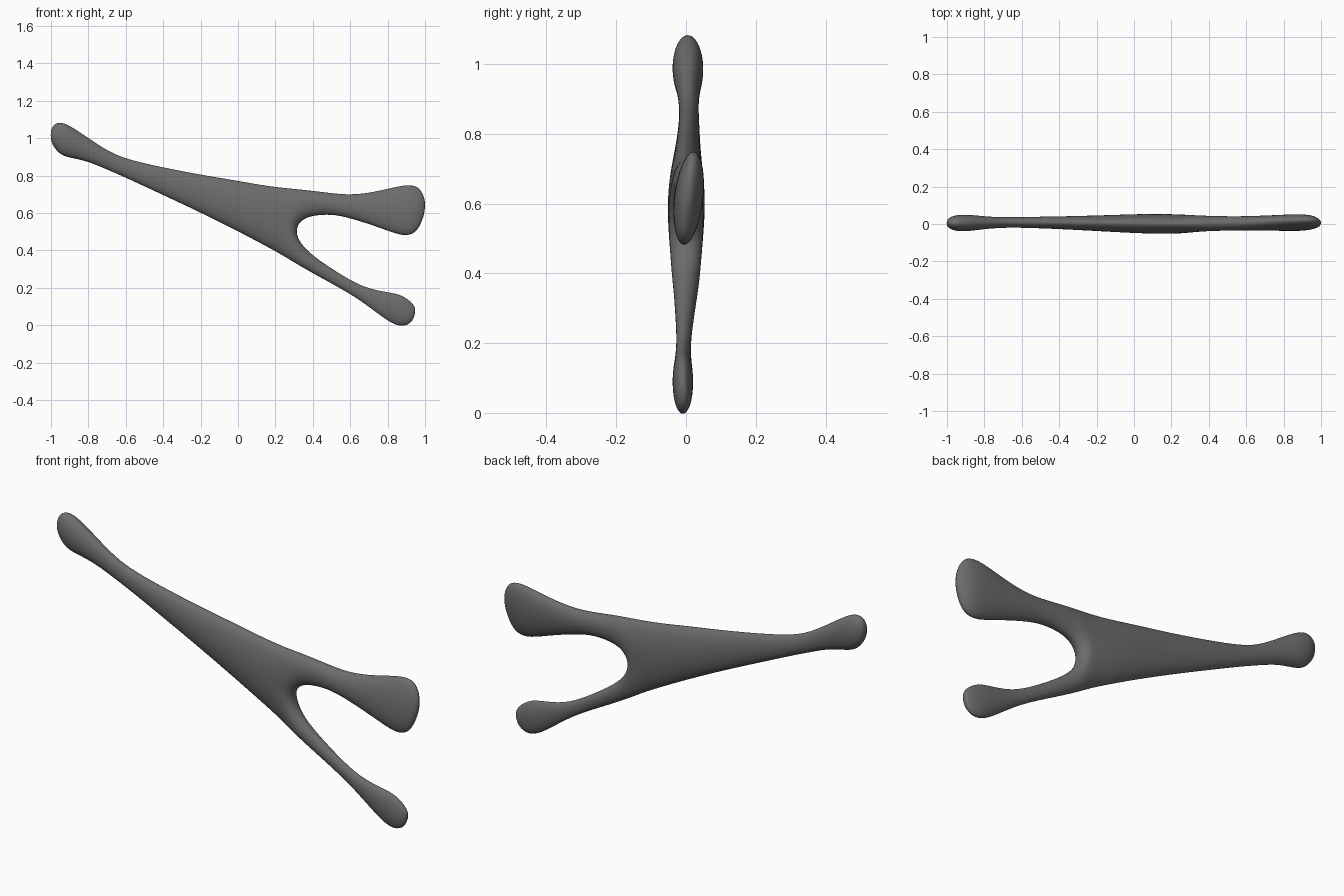
import bpy, bmesh, math
from mathutils import Vector

N = 16
bm = bmesh.new()


def ring(top_x, top_z, bot_x, bot_z, half_y, mid_y, tilt=0.0):
    """Elliptical section spanning a top and bottom outline point."""
    a = Vector((top_x, mid_y + tilt, top_z))
    b = Vector((bot_x, mid_y - tilt, bot_z))
    c, h = (a + b) / 2, (a - b) / 2
    out = []
    for k in range(N):
        t = 2 * math.pi * k / N
        out.append(bm.verts.new(c + h * math.cos(t) + Vector((0, half_y * math.sin(t), 0))))
    return out


def bridge(r0, r1):
    for k in range(N):
        j = (k + 1) % N
        bm.faces.new((r0[k], r0[j], r1[j], r1[k]))


def loft(first, sections):
    prev = first
    for s in sections:
        cur = ring(*s)
        bridge(prev, cur)
        prev = cur
    return prev


# Trunk: left knob to the fork
trunk = [
    (-0.985, 1.077, -0.985, 0.950, 0.032, 0.005),
    (-0.945, 1.092, -0.945, 0.904, 0.046, 0.005),
    (-0.88, 1.058, -0.88, 0.891, 0.045, 0.006),
    (-0.79, 0.995, -0.80, 0.874, 0.034, 0.007),
    (-0.69, 0.929, -0.71, 0.836, 0.028, 0.008),
    (-0.59, 0.887, -0.61, 0.793, 0.029, 0.009),
    (-0.40, 0.845, -0.42, 0.704, 0.034, 0.007),
    (-0.20, 0.807, -0.22, 0.610, 0.042, 0.004),
    (0.00, 0.776, -0.02, 0.510, 0.051, 0.002),
    (0.13, 0.752, 0.11, 0.441, 0.055, 0.001),
    (0.25, 0.738, 0.22, 0.381, 0.053, 0.000),
]
tip = ring(-1.002, 1.045, -1.002, 0.990, 0.015, 0.005)
bm.faces.new(tip)
fork = loft(tip, trunk)

# Saddle between the two arms
p, q = fork[4].co.copy(), fork[12].co.copy()
mid, apex = (p + q) / 2, Vector((0.306, 0, 0.503))
saddle = []
for i in range(1, 8):
    t = math.pi * i / 8
    pos = mid + (apex - mid) * math.sin(t) + (p - q) / 2 * math.cos(t)
    saddle.append(bm.verts.new(pos))
upper_start = [None] * N
lower_start = [None] * N
for k in range(-4, 5):
    upper_start[k % N] = fork[k % N]
    lower_start[k + 8] = fork[k + 8]
for i, v in enumerate(saddle):
    upper_start[5 + i] = v
    lower_start[(3 - i) % N] = v

# Upper arm
end = loft(upper_start, [
    (0.33, 0.728, 0.335, 0.564, 0.045, 0.002),
    (0.42, 0.718, 0.410, 0.588, 0.041, 0.003),
    (0.51, 0.706, 0.500, 0.592, 0.039, 0.003, 0.002),
    (0.60, 0.699, 0.580, 0.577, 0.038, 0.004, 0.004),
    (0.70, 0.709, 0.690, 0.543, 0.040, 0.005, 0.008),
    (0.80, 0.732, 0.790, 0.507, 0.042, 0.007, 0.012),
    (0.90, 0.756, 0.885, 0.472, 0.044, 0.008, 0.014),
    (0.958, 0.749, 0.948, 0.486, 0.037, 0.008, 0.013),
    (0.988, 0.710, 0.980, 0.545, 0.024, 0.006, 0.009),
    (1.002, 0.660, 0.998, 0.600, 0.010, 0.005, 0.003),
])
bm.faces.new(end)

# Lower arm
end = loft(lower_start, [
    (0.335, 0.435, 0.280, 0.347, 0.041, 0.000),
    (0.40, 0.374, 0.355, 0.303, 0.034, -0.001),
    (0.47, 0.324, 0.430, 0.261, 0.029, -0.003),
    (0.60, 0.240, 0.555, 0.193, 0.021, -0.006),
    (0.70, 0.195, 0.650, 0.135, 0.022, -0.008),
    (0.80, 0.178, 0.745, 0.063, 0.028, -0.009),
    (0.865, 0.168, 0.820, 0.008, 0.031, -0.009),
    (0.917, 0.136, 0.880, -0.011, 0.028, -0.009),
    (0.944, 0.104, 0.928, 0.012, 0.018, -0.009),
    (0.949, 0.082, 0.944, 0.050, 0.008, -0.009),
])
bm.faces.new(end)

bmesh.ops.recalc_face_normals(bm, faces=bm.faces[:])
mesh = bpy.data.meshes.new("forked_branch")
bm.to_mesh(mesh)
bm.free()
obj = bpy.data.objects.new("forked_branch", mesh)
bpy.context.collection.objects.link(obj)
for f in mesh.polygons:
    f.use_smooth = True
sub = obj.modifiers.new("smooth", 'SUBSURF')
sub.levels = sub.render_levels = 2

# Dark grey surface
mat = bpy.data.materials.new("dark_grey")
mat.diffuse_color = (0.15, 0.15, 0.15, 1)
mesh.materials.append(mat)
